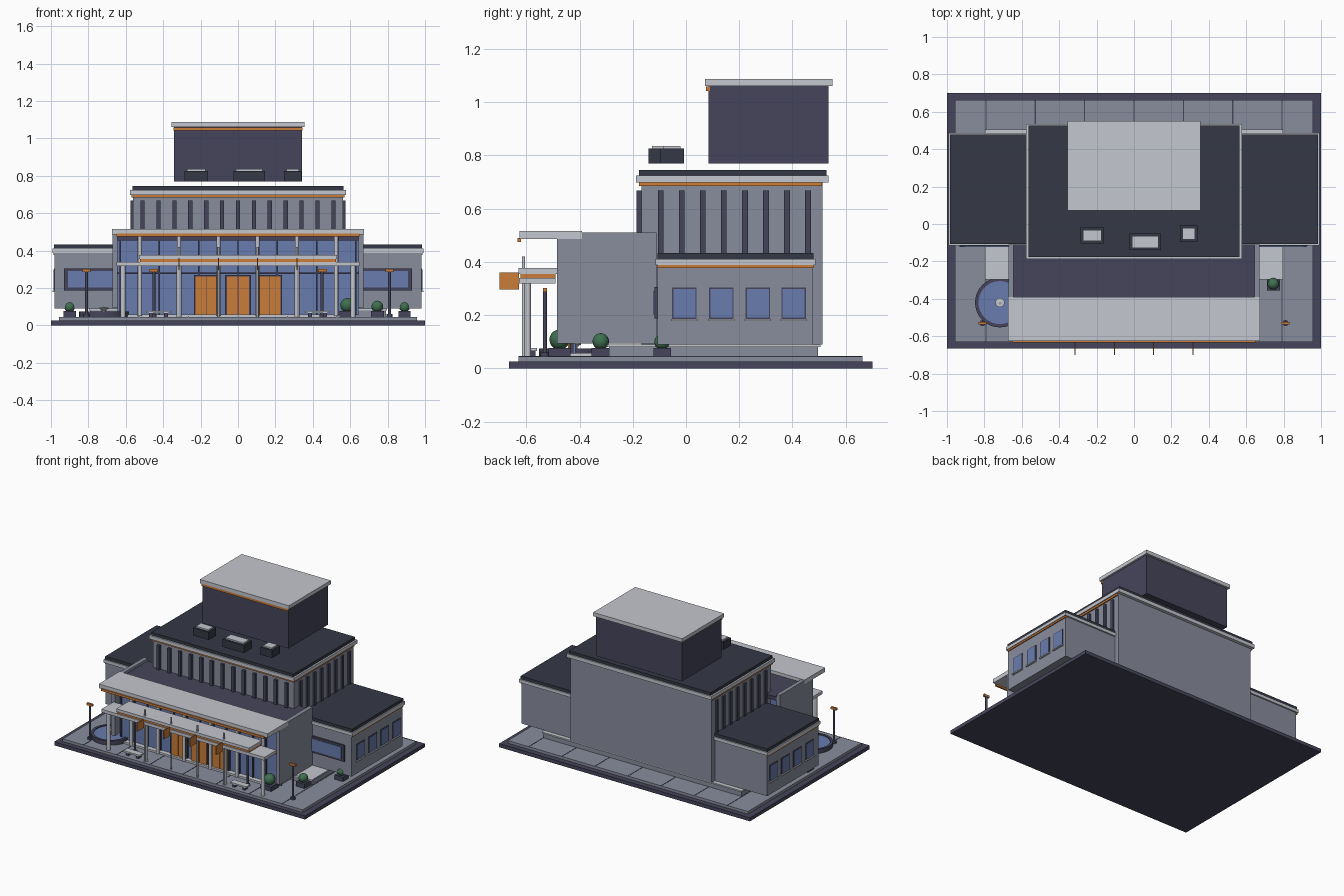
import bpy, bmesh, math
from mathutils import Matrix

if "Cube" in bpy.data.objects:
    bpy.data.objects.remove(bpy.data.objects["Cube"])

COLORS = {"wall": (.25, .27, .34), "light": (.55, .57, .62), "slate": (.06, .06, .105),
          "roof": (.035, .04, .06), "orange": (.6, .2, .04), "glass": (.14, .2, .42),
          "green": (.05, .16, .08)}
MATS = {}
for key, c in COLORS.items():
    MATS[key] = bpy.data.materials.new(key)
    MATS[key].diffuse_color = (*c, 1)


def finish(name, bm, mat):
    mesh = bpy.data.meshes.new(name)
    bm.to_mesh(mesh)
    bm.free()
    mesh.materials.append(MATS[mat])
    ob = bpy.data.objects.new(name, mesh)
    bpy.context.collection.objects.link(ob)
    return ob


def boxes(name, mat, *bounds):
    """One object from boxes given as x0, x1, y0, y1, z0, z1."""
    bm = bmesh.new()
    for x0, x1, y0, y1, z0, z1 in bounds:
        m = Matrix.Translation(((x0 + x1) / 2, (y0 + y1) / 2, (z0 + z1) / 2))
        m = m @ Matrix.Diagonal((abs(x1 - x0), y1 - y0, z1 - z0, 1))
        bmesh.ops.create_cube(bm, size=1, matrix=m)
    return finish(name, bm, mat)


def both(*bounds):
    """Boxes plus their mirror images across x = 0."""
    return [b for x0, x1, *r in bounds for b in ((x0, x1, *r), (-x1, -x0, *r))]


def smooth(ob):
    for p in ob.data.polygons:
        p.use_smooth = len(p.vertices) == 4
    return ob


def rods(name, mat, xs, y, z0, z1, r, sides=16):
    bm = bmesh.new()
    for x in xs:
        bmesh.ops.create_cone(bm, cap_ends=True, segments=sides, radius1=r, radius2=r,
                              depth=z1 - z0, matrix=Matrix.Translation((x, y, (z0 + z1) / 2)))
    return smooth(finish(name, bm, mat))


def lathe(name, mat, x, y, profile, sides=32):
    bm = bmesh.new()
    vs = [bm.verts.new((x + r, y, z)) for r, z in profile]
    es = [bm.edges.new(p) for p in zip(vs, vs[1:])]
    bmesh.ops.spin(bm, geom=vs + es, cent=(x, y, 0), axis=(0, 0, 1),
                   angle=2 * math.pi, steps=sides)
    bmesh.ops.remove_doubles(bm, verts=bm.verts, dist=1e-5)
    bmesh.ops.recalc_face_normals(bm, faces=bm.faces)
    return finish(name, bm, mat)


# Site and paving
boxes("site_base", "slate", (-1, 1, -.665, .7, 0, .026))
boxes("plaza_paving", "wall", (-.957, .957, -.63, .662, .026, .045))
boxes("paving_joints", "slate", *[(i * .264 - .003, i * .264 + .003, -.63, .662, .04, .0465)
                                  for i in range(-3, 4)])
boxes("building_plinth", "wall", (-.79, .79, -.29, .495, .045, .08))
boxes("plinth_coping", "light", (-.797, .797, -.297, .505, .08, .09))
boxes("entrance_step", "light", (-.62, .62, -.46, -.29, .045, .058))

# Side wings
boxes("wing_walls", "wall", *both((.5, .98, -.107, .475, .09, .39)))
boxes("wing_orange_band", "orange", *both((.97, .987, -.107, .478, .377, .39)))
boxes("wing_cornice", "light", *both((.5, .992, -.115, .486, .388, .411)))
boxes("wing_roof", "roof", *both((.5, .984, -.107, .478, .411, .433)))
boxes("wing_front_window_frame", "slate", *both((.6, .93, -.118, -.1, .187, .305)))
boxes("wing_front_window_glass", "glass", *both((.6, .908, -.122, -.1, .203, .29)))
side_y = [-.006, .133, .27, .404]
boxes("wing_side_window_frames", "slate",
      *both(*[(.97, .984, y - .046, y + .046, .185, .303) for y in side_y]))
boxes("wing_side_window_glass", "glass",
      *both(*[(.97, .986, y - .041, y + .041, .19, .298) for y in side_y]))
boxes("wing_window_sills", "light",
      *both(*[(.97, .992, y - .05, y + .05, .178, .186) for y in side_y]))

# Upper hall with vertical fins
boxes("hall_walls", "wall", (-.562, .562, -.167, .512, .09, .7))
boxes("hall_front_fins", "slate", *[(i * .085 - .011, i * .085 + .011, -.185, -.16, .43, .668)
                                    for i in range(-6, 7)])
boxes("hall_side_fins", "slate", *both(*[(.55, .574, -.106 + i * .079, -.084 + i * .079, .43, .668)
                                         for i in range(8)]))
boxes("hall_orange_band", "orange", (-.57, .57, -.177, .511, .685, .699))
boxes("hall_cornice", "light", (-.577, .577, -.187, .535, .698, .724))
boxes("hall_roof", "roof", (-.565, .565, -.177, .527, .724, .745))

# Stage tower and roof units
boxes("stage_tower", "slate", (-.342, .342, .085, .535, .77, 1.062))
boxes("tower_orange_band", "orange", (-.345, .345, .076, .09, 1.042, 1.058))
boxes("tower_cap", "light", (-.355, .355, .072, .55, 1.06, 1.087))
units = [(-.285, -.16, -.105, -.02), (-.025, .145, -.14, -.05), (.247, .34, -.097, -.008)]
boxes("roof_units", "roof", *[(*u, .77, .825) for u in units])
boxes("roof_unit_caps", "light", *[(a + .013, b - .013, c + .013, d - .013, .825, .835)
                                   for a, b, c, d in units])

# Foyer shell
boxes("foyer_side_walls", "wall", *both((.643, .672, -.485, -.11, .093, .511)))
boxes("foyer_roof", "slate", (-.643, .643, -.43, -.11, .465, .492))
boxes("foyer_roof_slab", "light", (-.673, .673, -.625, -.39, .485, .515))
boxes("foyer_orange_band", "orange", (-.65, .65, -.633, -.62, .474, .49))

# Glazed front and doors
boxes("foyer_glass", "glass", (-.643, .643, -.425, -.415, .056, .468))
boxes("glass_mullions", "slate",
      *[(i * .105 - .004, i * .105 + .004, -.434, -.42, .056, .468) for i in range(-6, 7)],
      (-.643, .643, -.434, -.42, .275, .283), (-.643, .643, -.434, -.42, .455, .468))
doors = [-.167, 0, .167]
boxes("door_frames", "slate", *[(x - .069, x + .069, -.438, -.42, .056, .27) for x in doors])
boxes("doors", "orange", *[(x + s * .031 - .029, x + s * .031 + .029, -.444, -.42, .058, .262)
                           for x in doors for s in (-1, 1)])
bays = [-.525, -.315, -.105, .105, .315, .525]
rods("tall_columns", "light", bays, -.465, .05, .486, .011)

# Entrance canopy
boxes("lower_canopy", "light", (-.65, .65, -.628, -.49, .318, .34))
boxes("canopy_orange_band", "orange", (-.525, .525, -.622, -.49, .34, .357))
boxes("upper_canopy", "light", (-.53, .53, -.63, -.485, .355, .376))
rods("canopy_columns", "light", [-.615, -.315, .315, .615], -.595, .045, .32, .013)

# Banner poles and hanging banners
rods("banner_poles", "light", bays[1:5], -.61, .045, .42, .006, 8)
boxes("banners", "orange", *[(x - .003, x + .003, -.7, -.627, .296, .36) for x in bays[1:5]])

# Lamp posts
lamps = [-.81, -.45, .45, .81]
rods("lamp_posts", "slate", lamps, -.53, .045, .29, .008, 10)
rods("lamp_feet", "slate", lamps, -.53, .045, .06, .016, 10)
boxes("lamp_heads", "orange", *[(x - .022, x + .022, -.537, -.523, .286, .302) for x in lamps])

# Benches
boxes("bench_seats", "light", *both((.36, .49, -.605, -.56, .065, .076)))
boxes("bench_legs", "slate", *both((.375, .395, -.6, -.565, .045, .065),
                                   (.455, .475, -.6, -.565, .045, .065)))

# Fountain
lathe("fountain_basin", "slate", -.717, -.42,
      [(0, .045), (.133, .045), (.133, .075), (.115, .075), (.115, .06), (0, .06)])
lathe("fountain_water", "glass", -.717, -.42, [(0, .058), (.116, .058), (.116, .07), (0, .07)])
lathe("fountain_spout", "light", -.717, -.42,
      [(0, .06), (.012, .06), (.012, .08), (.025, .09), (.025, .096), (.01, .096), (0, .1)], 20)

# Planters with round shrubs
for i, (x, y, r) in enumerate([(-.9, -.09, .029), (.585, -.475, .038),
                               (.745, -.32, .031), (.89, -.09, .029)]):
    w = r + .004
    boxes(f"planter_{i}", "slate", (x - w, x + w, y - w, y + w, .045, .077))
    bm = bmesh.new()
    bmesh.ops.create_uvsphere(bm, u_segments=16, v_segments=10, radius=r,
                              matrix=Matrix.Translation((x, y, .07 + r)))
    shrub = finish(f"shrub_{i}", bm, "green")
    shrub.data.polygons.foreach_set("use_smooth", [True] * len(shrub.data.polygons))

for m in bpy.data.materials:
    if m.users and not m.is_grease_pencil:
        m.use_nodes = True
        m.node_tree.nodes["Principled BSDF"].inputs["Base Color"].default_value = m.diffuse_color
